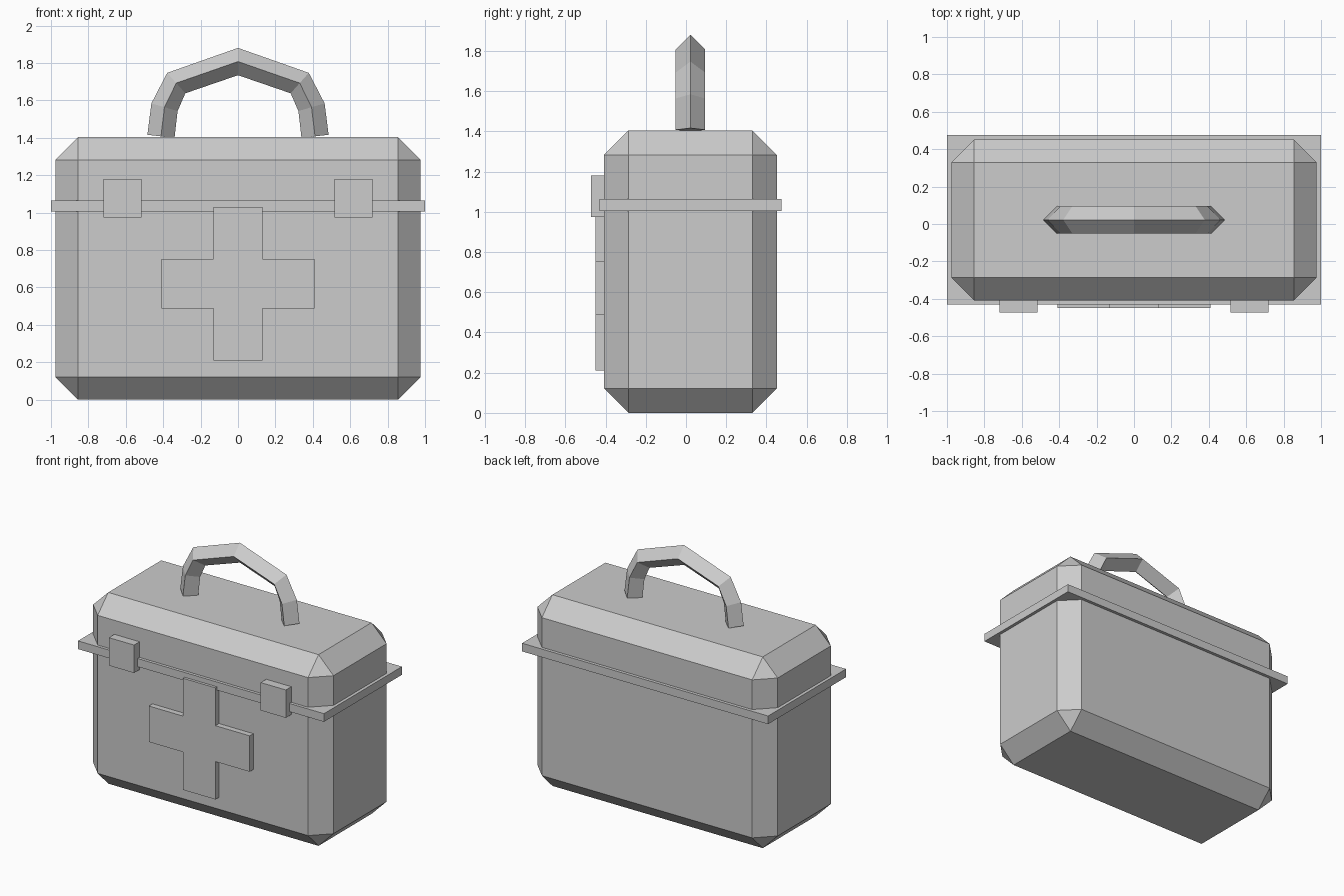
import bpy, bmesh
from mathutils import Vector

if "Cube" in bpy.data.objects:
    bpy.data.objects.remove(bpy.data.objects["Cube"])

grey = bpy.data.materials.new("plain grey")
grey.diffuse_color = (0.604, 0.604, 0.604, 1.0)
grey.use_nodes = True
grey.node_tree.nodes["Principled BSDF"].inputs["Base Color"].default_value = grey.diffuse_color


def finish(name, bm):
    bmesh.ops.recalc_face_normals(bm, faces=bm.faces)
    mesh = bpy.data.meshes.new(name)
    bm.to_mesh(mesh)
    bm.free()
    mesh.materials.append(grey)
    obj = bpy.data.objects.new(name, mesh)
    bpy.context.collection.objects.link(obj)
    return obj


def box(name, lo, hi, chamfer=0):
    lo, hi = Vector(lo), Vector(hi)
    bm = bmesh.new()
    bmesh.ops.create_cube(bm, size=1)
    for v in bm.verts:
        v.co = (lo + hi) / 2 + v.co * (hi - lo)
    if chamfer:
        bmesh.ops.bevel(bm, geom=bm.edges[:], offset=chamfer,
                        offset_type='OFFSET', segments=1, affect='EDGES')
    return finish(name, bm)


# chamfered case and the flat rim between case and lid
box("case_body", (-0.977, -0.408, 0), (0.977, 0.452, 1.405), 0.122)
box("lid_rim", (-1, -0.43, 1.005), (1, 0.475, 1.065))

# two front latches
for side, x in (("left", -0.617), ("right", 0.617)):
    box(side + "_latch", (x - 0.102, -0.472, 0.975), (x + 0.102, -0.40, 1.18))

# raised cross on the front
a, b, cz = 0.132, 0.41, 0.62
outline = [(-a, -b), (a, -b), (a, -a), (b, -a), (b, a), (a, a),
           (a, b), (-a, b), (-a, a), (-b, a), (-b, -a), (-a, -a)]
bm = bmesh.new()
face = bm.faces.new([bm.verts.new((x, -0.45, cz + z)) for x, z in outline])
ext = bmesh.ops.extrude_face_region(bm, geom=[face], use_keep_orig=True)
for v in ext["geom"]:
    if isinstance(v, bmesh.types.BMVert):
        v.co.y = -0.40
finish("front_cross", bm)

# handle: diamond section swept along a mirrored arch with mitred joints
half = [(-0.412, 1.408), (-0.393, 1.564), (-0.33, 1.693)]
path = [Vector((x, 0, z)) for x, z in
        half + [(0, 1.808)] + [(-x, z) for x, z in reversed(half)]]
r, yc = 0.073, 0.022
bm = bmesh.new()
rings = []
for i, p in enumerate(path):
    d0 = (p - path[max(i - 1, 0)]).normalized()
    d1 = (path[min(i + 1, len(path) - 1)] - p).normalized()
    t = (d0 + d1).normalized()
    out = Vector((-t.z, 0, t.x)) * r
    side = Vector((0, r, 0))
    c = p + Vector((0, yc, 0))
    rings.append([bm.verts.new(c + o) for o in (out, side, -out, -side)])
for r0, r1 in zip(rings, rings[1:]):
    for k in range(4):
        n = (k + 1) % 4
        bm.faces.new((r0[k], r0[n], r1[n], r1[k]))
bm.faces.new(rings[0])
bm.faces.new(rings[-1])
finish("carry_handle", bm)
